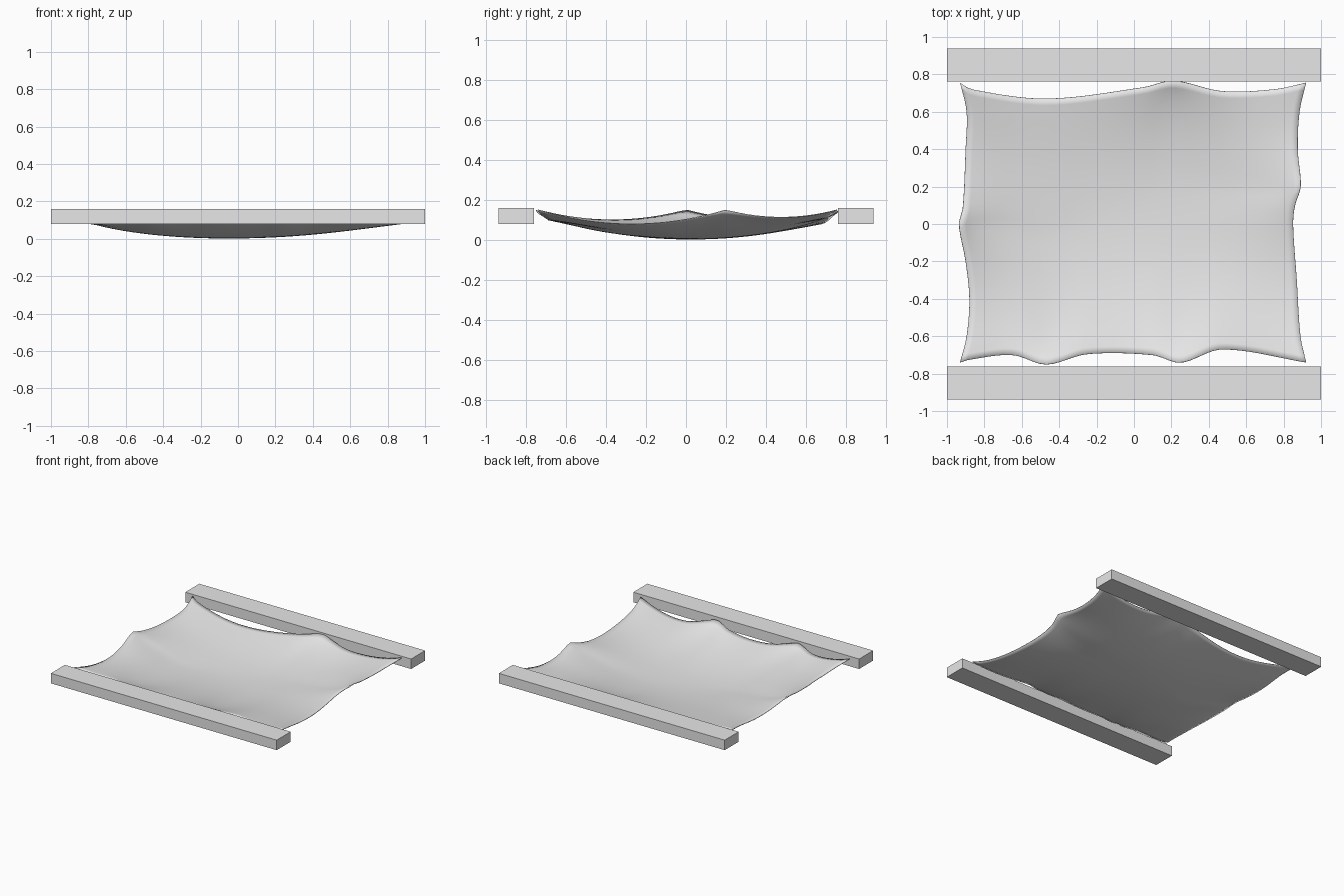
import bpy
import bmesh

if "Cube" in bpy.data.objects:
    bpy.data.objects.remove(bpy.data.objects["Cube"], do_unlink=True)


def make_material(name, value):
    mat = bpy.data.materials.new(name)
    mat.use_nodes = True
    colour = (value, value, value, 1)
    mat.diffuse_color = colour
    mat.node_tree.nodes["Principled BSDF"].inputs["Base Color"].default_value = colour
    return mat


grey = make_material("light grey", 0.8)


def add_object(name, bm):
    mesh = bpy.data.meshes.new(name)
    bm.to_mesh(mesh)
    bm.free()
    mesh.materials.append(grey)
    obj = bpy.data.objects.new(name, mesh)
    bpy.context.collection.objects.link(obj)
    return obj


def lerp(a, b, t):
    return a + (b - a) * t


def curve(points, s):
    """Smooth curve through (position, offset) points."""
    n = len(points)

    def slope(i):
        a, b = points[max(i - 1, 0)], points[min(i + 1, n - 1)]
        return (b[1] - a[1]) / (b[0] - a[0])

    i = 0
    while i < n - 2 and s > points[i + 1][0]:
        i += 1
    (s0, a), (s1, b) = points[i], points[i + 1]
    w = s1 - s0
    t = min(max((s - s0) / w, 0), 1)
    blend = t * t * (3 - 2 * t)
    return (lerp(a, b, blend) + w * slope(i) * t * (1 - t) ** 2
            - w * slope(i + 1) * t * t * (1 - t))


def hang(pins, sags, s):
    """Height of an edge hanging between pinned points."""
    for p, q, sag in zip(pins, pins[1:], sags):
        if s <= q + 1e-6:
            t = (s - p) / (q - p)
            return 0.152 - 4 * sag * t * (1 - t)
    return 0.152


# Two square beams
for name, y in (("front_beam", -0.85), ("back_beam", 0.85)):
    bm = bmesh.new()
    bmesh.ops.create_cube(bm, size=1)
    bmesh.ops.scale(bm, vec=(2, 0.177, 0.08), verts=bm.verts)
    bmesh.ops.translate(bm, vec=(0, y, 0.12), verts=bm.verts)
    add_object(name, bm)

# Outline of the cloth, edge by edge
X0, X1, Y0, Y1 = -0.93, 0.92, -0.74, 0.755
front = [(X0, Y0), (-.88, -.725), (-.65, -.70), (-.47, -.75), (-.25, -.695),
         (.1, -.70), (.25, -.74), (.47, -.67), (X1, Y0)]
back = [(X0, Y1), (-.87, .72), (-.47, .67), (.05, .73), (.21, .765),
        (.47, .71), (.75, .72), (X1, Y1)]
left = [(Y0, X0), (-.6, -.895), (-.4, -.88), (-.2, -.9), (0, -.935),
        (.08, -.915), (.4, -.90), (.6, -.895), (Y1, X0)]
right = [(Y0, X1), (-.6, .89), (-.3, .87), (0, .85), (.1, .86), (.2, .89),
         (.4, .875), (.6, .885), (Y1, X1)]

NX, NY = 48, 40
heights = [[0.1] * (NX + 1) for _ in range(NY + 1)]
load = [[0.0] * (NX + 1) for _ in range(NY + 1)]
for i in range(NX + 1):
    s = lerp(X0, X1, i / NX)
    heights[0][i] = hang((X0, -.47, .25, X1), (.03, .05, .05), s)
    heights[NY][i] = hang((X0, .21, X1), (.07, .04), s)
for j in range(NY + 1):
    s = lerp(Y0, Y1, j / NY)
    heights[j][0] = hang((Y0, 0, Y1), (.05, .05), s)
    heights[j][NX] = hang((Y0, .2, Y1), (.07, .037), s)


def relax(grid, pull):
    """Settle the inside of a grid like a stretched membrane."""
    for _ in range(200):
        for j in range(1, NY):
            row, low, high = grid[j], grid[j - 1], grid[j + 1]
            for i in range(1, NX):
                target = (row[i - 1] + row[i + 1] + low[i] + high[i]) / 4 + pull
                row[i] += 1.85 * (target - row[i])


relax(heights, 0)
relax(load, 0.001)
mid_j, mid_i = NY // 2, NX // 2
weight = (heights[mid_j][mid_i] - 0.006) / load[mid_j][mid_i]

# Sagging cloth sheet
bm = bmesh.new()
rows = []
for j in range(NY + 1):
    v = j / NY
    y = lerp(Y0, Y1, v)
    xl, xr = curve(left, y), curve(right, y)
    row = []
    for i in range(NX + 1):
        u = i / NX
        x = lerp(X0, X1, u)
        z = heights[j][i] - weight * load[j][i]
        row.append(bm.verts.new((lerp(xl, xr, u), lerp(curve(front, x), curve(back, x), v), z)))
    rows.append(row)
for low, high in zip(rows, rows[1:]):
    for i in range(NX):
        face = bm.faces.new((low[i], low[i + 1], high[i + 1], high[i]))
        face.smooth = True
cloth = add_object("hanging_cloth", bm)
thick = cloth.modifiers.new("thickness", 'SOLIDIFY')
thick.thickness = 0.004
thick.offset = -1
